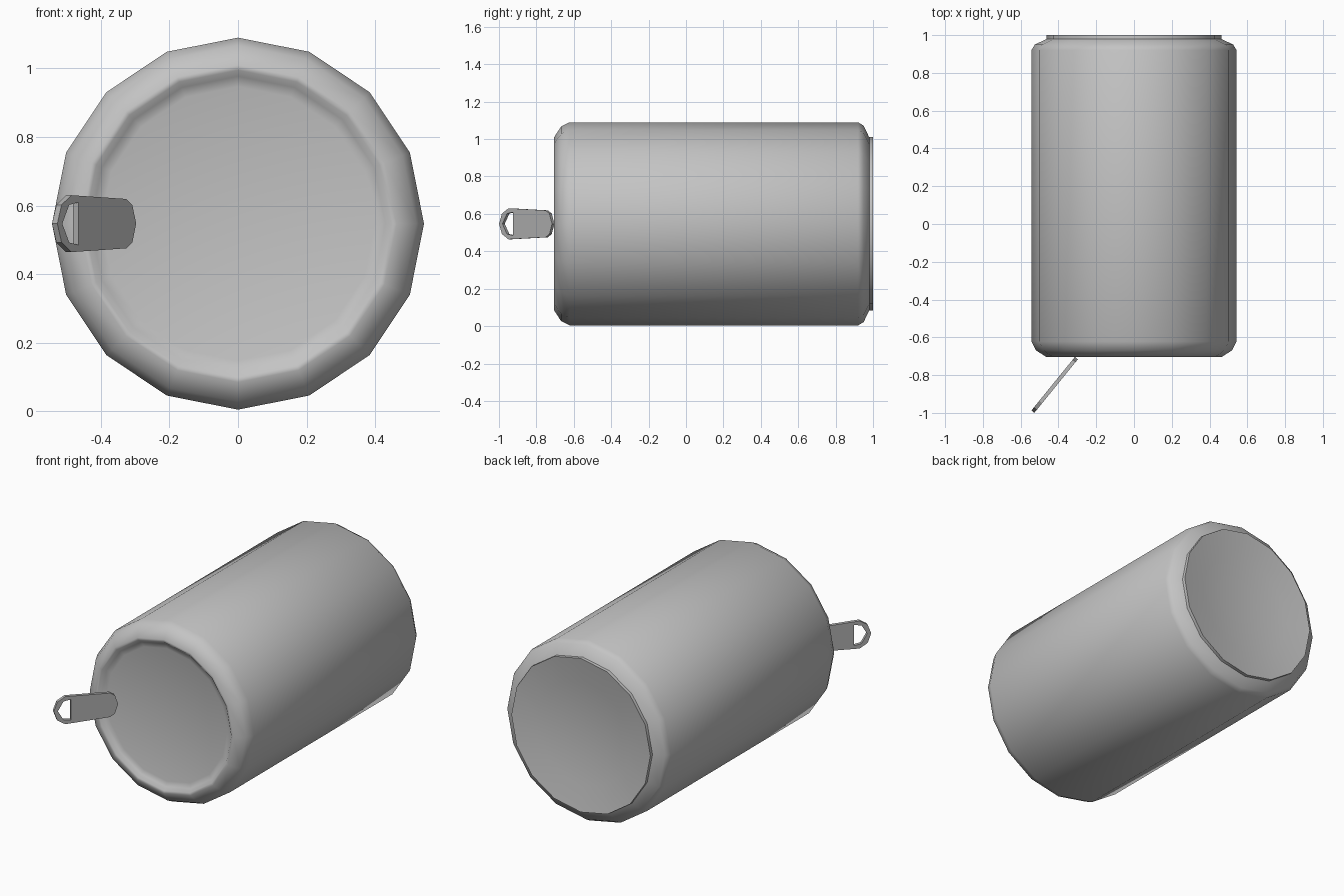
import bpy, bmesh, math
from mathutils import Vector

if "Cube" in bpy.data.objects:
    bpy.data.objects.remove(bpy.data.objects["Cube"])

SIDES, CZ = 16, 0.547


def material(name, v):
    m = bpy.data.materials.new(name)
    m.diffuse_color = (v, v, v, 1)
    m.use_nodes = True
    m.node_tree.nodes["Principled BSDF"].inputs["Base Color"].default_value = m.diffuse_color
    return m


def finish(bm, name, mat, angle):
    bmesh.ops.recalc_face_normals(bm, faces=bm.faces[:])
    me = bpy.data.meshes.new(name)
    bm.to_mesh(me)
    bm.free()
    me.materials.append(mat)
    ob = bpy.data.objects.new(name, me)
    bpy.context.collection.objects.link(ob)
    bpy.ops.object.select_all(action='DESELECT')
    ob.select_set(True)
    bpy.context.view_layer.objects.active = ob
    bpy.ops.object.shade_smooth_by_angle(angle=math.radians(angle))
    return ob


# Can body: (radius, y) profile turned about the y axis
profile = [(0.40, -0.677), (0.43, -0.685), (0.448, -0.703), (0.463, -0.705),
           (0.52, -0.668), (0.543, -0.622), (0.543, 0.92), (0.525, 0.95),
           (0.468, 0.977), (0.463, 0.98), (0.463, 1.0), (0.31, 0.975), (0.155, 0.96)]
bm = bmesh.new()
rings = []
for r, y in profile:
    rings.append([bm.verts.new((r * math.sin(2 * math.pi * k / SIDES), y,
                                CZ + r * math.cos(2 * math.pi * k / SIDES)))
                  for k in range(SIDES)])
for a, b in zip(rings, rings[1:]):
    for k in range(SIDES):
        n = (k + 1) % SIDES
        bm.faces.new((a[k], a[n], b[n], b[k]))
# Recessed front lid and domed base
for ring, y in ((rings[0], -0.67), (rings[-1], 0.955)):
    pole = bm.verts.new((0, y, CZ))
    for k in range(SIDES):
        bm.faces.new((ring[k], ring[(k + 1) % SIDES], pole))
finish(bm, "can_body", material("light aluminium", 0.55), 50)

# Pull tab: half outlines (distance along tab, half width), mirrored
outer = [(0, 0), (0.018, 0.055), (0.045, 0.072), (0.30, 0.083), (0.345, 0.055), (0.365, 0)]
hole = [(0.268, 0.062), (0.31, 0.055), (0.342, 0)]
start = Vector((-0.305, -0.71, CZ))
along = Vector((-0.23, -0.283, 0)).normalized()
normal = Vector((-along.y, along.x, 0))
THICK = 0.02

bm = bmesh.new()
edges = []
for half in (outer, hole):
    loop = half + [(u, -w) for u, w in reversed(half) if w > 0]
    vs = [bm.verts.new(start + along * u + Vector((0, 0, w)) - normal * THICK / 2)
          for u, w in loop]
    edges += [bm.edges.new((vs[i], vs[(i + 1) % len(vs)])) for i in range(len(vs))]
bmesh.ops.triangle_fill(bm, edges=edges, use_beauty=True, normal=normal)
ext = bmesh.ops.extrude_face_region(bm, geom=bm.faces[:], use_keep_orig=True)
bmesh.ops.translate(bm, vec=normal * THICK,
                    verts=[g for g in ext["geom"] if isinstance(g, bmesh.types.BMVert)])
finish(bm, "pull_tab", material("tab grey", 0.45), 30)
